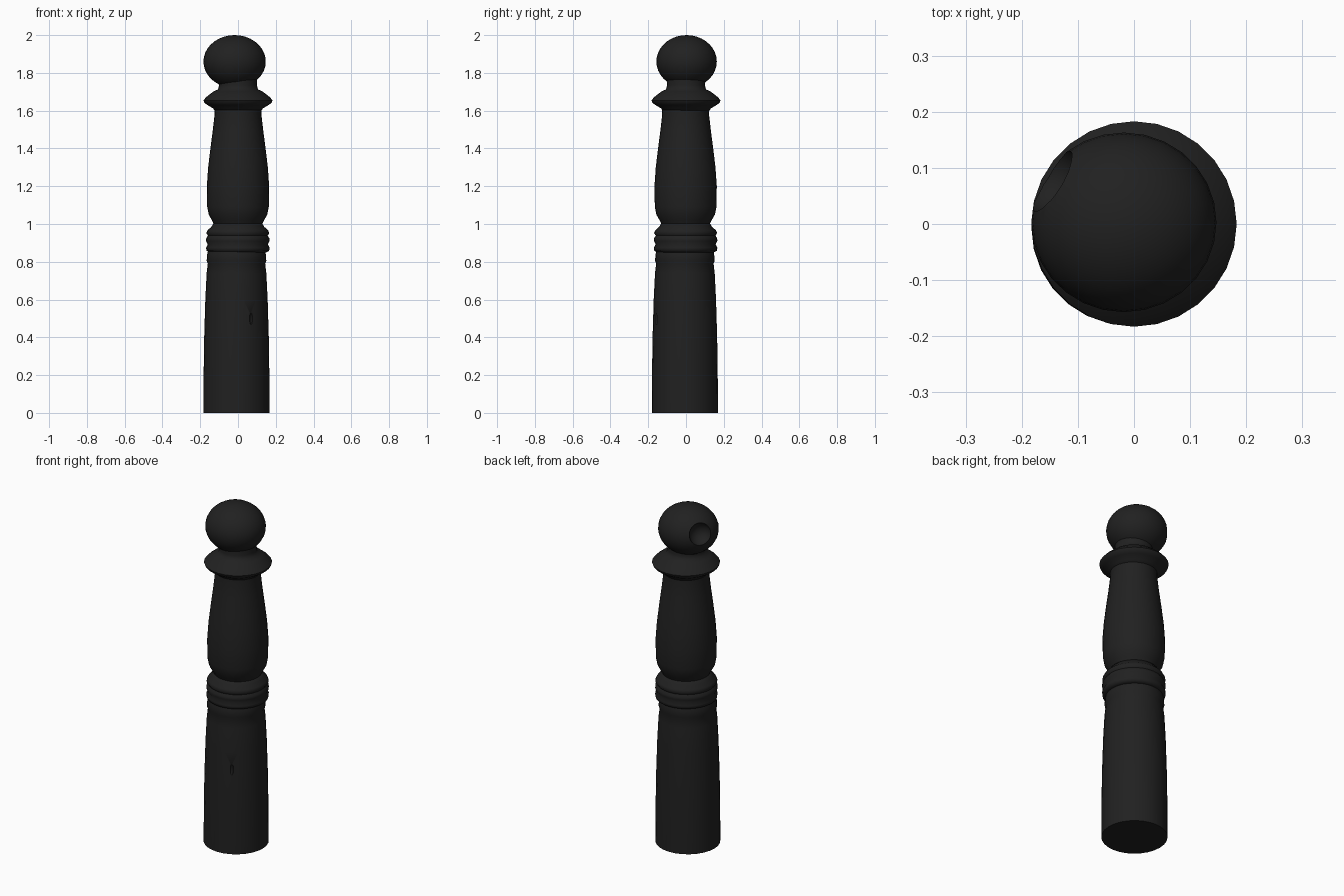
import bpy, bmesh, math
from mathutils import Vector

cube = bpy.data.objects.get("Cube")
if cube:
    bpy.data.objects.remove(cube, do_unlink=True)

SIDES = 28
black = bpy.data.materials.new("black_paint")
black.use_nodes = True
color = (0.015, 0.015, 0.015, 1)
black.diffuse_color = color
shader = black.node_tree.nodes["Principled BSDF"]
shader.inputs["Base Color"].default_value = color
shader.inputs["Roughness"].default_value = 0.7


def smooth(obj, angle):
    bpy.ops.object.select_all(action='DESELECT')
    obj.select_set(True)
    bpy.context.view_layer.objects.active = obj
    bpy.ops.object.shade_smooth_by_angle(angle=math.radians(angle))


def lathe(name, profile, x=0.0, y=0.0, angle=50):
    """Closed turned part from (radius, height) pairs, bottom to top."""
    bm = bmesh.new()
    rings = []
    for r, z in profile:
        turn = [2 * math.pi * i / SIDES for i in range(SIDES)]
        rings.append([bm.verts.new((x + r * math.cos(a), y + r * math.sin(a), z)) for a in turn])
    for low, high in zip(rings, rings[1:]):
        for i in range(SIDES):
            j = (i + 1) % SIDES
            bm.faces.new((low[i], low[j], high[j], high[i]))
    bm.faces.new(rings[0][::-1])
    bm.faces.new(rings[-1])
    mesh = bpy.data.meshes.new(name)
    bm.to_mesh(mesh)
    bm.free()
    mesh.materials.append(black)
    obj = bpy.data.objects.new(name, mesh)
    bpy.context.collection.objects.link(obj)
    smooth(obj, angle)
    return obj


def ellipsoid(name, center, radii, segments=SIDES, rings=18):
    bpy.ops.mesh.primitive_uv_sphere_add(segments=segments, ring_count=rings, radius=1, location=center)
    obj = bpy.context.object
    obj.name = name
    obj.scale = radii
    bpy.ops.object.transform_apply(location=False, rotation=False, scale=True)
    obj.data.materials.append(black)
    return obj


def carve(obj, cutter):
    """Subtract the cutter, then remove it."""
    cutter.hide_render = True
    bpy.ops.object.select_all(action='DESELECT')
    bpy.context.view_layer.objects.active = obj
    obj.select_set(True)
    mod = obj.modifiers.new("carve", 'BOOLEAN')
    mod.operation = 'DIFFERENCE'
    mod.solver = 'EXACT'
    mod.object = cutter
    bpy.ops.object.modifier_apply(modifier=mod.name)
    bpy.data.objects.remove(cutter, do_unlink=True)
    smooth(obj, 40)


# Lower shaft with a small nick
lower = lathe("lower_shaft", [(.175, 0), (.174, .2), (.171, .4), (.165, .6), (.158, .74),
                              (.152, .79), (.158, .805), (.155, .84), (.148, .87)], -.008, -.006)
carve(lower, ellipsoid("nick_cutter", (.07, -.16, .5), (.01, .014, .035), 10, 8))

# Stacked ring bands at the waist
lathe("waist_bands", [(.15, .85), (.166, .858), (.168, .875), (.159, .892), (.168, .91),
                      (.167, .925), (.158, .938), (.167, .952), (.16, .967), (.14, .985),
                      (.128, 1.005)], -.001, -.002, 60)

# Swelling upper shaft
lathe("upper_shaft", [(.128, 1.0), (.138, 1.02), (.155, 1.05), (.163, 1.09), (.165, 1.2),
                      (.158, 1.3), (.146, 1.4), (.133, 1.5), (.124, 1.58), (.125, 1.62)], 0, -.002)

# Flared collar and neck
lathe("collar", [(.12, 1.595), (.132, 1.612), (.162, 1.63), (.178, 1.642), (.183, 1.655),
                 (.168, 1.672), (.145, 1.69), (.13, 1.702), (.106, 1.712), (.1, 1.735),
                 (.102, 1.775)], 0, 0, 60)

# Ball finial with a round hollow on its back left side
ball_center = Vector((-.018, .003, 1.86))
ball = ellipsoid("ball_finial", ball_center, (.165, .16, .14))
az, el = math.radians(150), math.radians(10)
out = Vector((math.cos(az) * math.cos(el), math.sin(az) * math.cos(el), math.sin(el)))
carve(ball, ellipsoid("hollow_cutter", ball_center + out * .165, (.065, .065, .065)))
